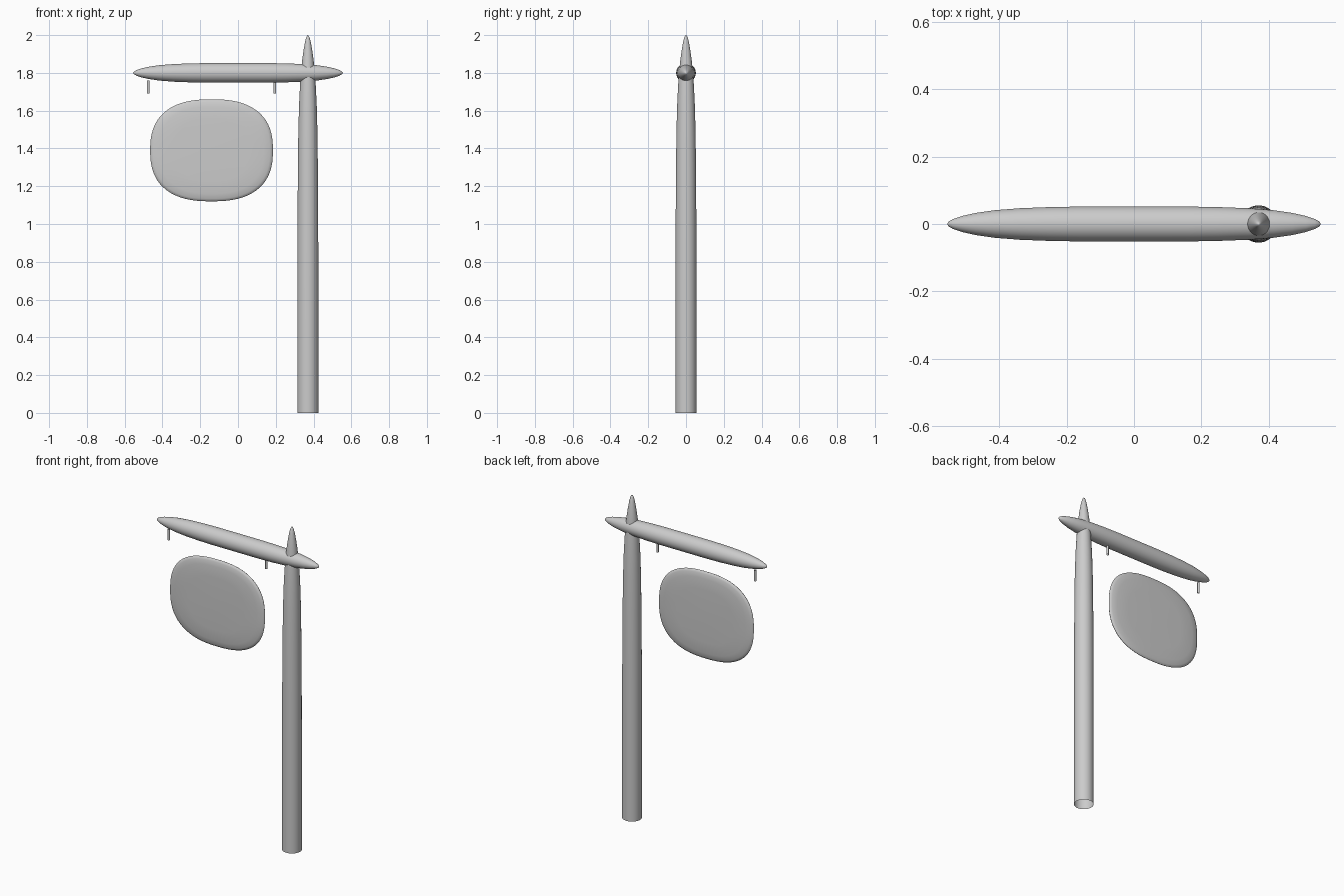
import bpy, bmesh, math
from mathutils import Matrix, Vector

cube = bpy.data.objects.get("Cube")
if cube:
    bpy.data.objects.remove(cube, do_unlink=True)

grey = bpy.data.materials.new("plain grey")
grey.use_nodes = True
GREY = (0.6, 0.6, 0.6, 1)
grey.diffuse_color = GREY
grey.node_tree.nodes["Principled BSDF"].inputs["Base Color"].default_value = GREY


def finish(name, bm, matrix):
    """Turn a bmesh into a smooth, placed, grey object."""
    bmesh.ops.remove_doubles(bm, verts=bm.verts, dist=1e-5)
    bmesh.ops.recalc_face_normals(bm, faces=bm.faces)
    bm.transform(matrix)
    mesh = bpy.data.meshes.new(name)
    bm.to_mesh(mesh)
    bm.free()
    mesh.materials.append(grey)
    obj = bpy.data.objects.new(name, mesh)
    bpy.context.collection.objects.link(obj)
    bpy.ops.object.select_all(action='DESELECT')
    obj.select_set(True)
    bpy.context.view_layer.objects.active = obj
    bpy.ops.object.shade_smooth_by_angle(angle=math.radians(40))
    return obj


def loft(name, profile, outline, matrix):
    """Stack scaled copies of an outline along z; a zero scale closes the end."""
    bm = bmesh.new()
    rings = [[bm.verts.new((x * s, y * s, z)) for x, y in outline] for s, z in profile]
    n = len(outline)
    for low, high in zip(rings, rings[1:]):
        for i in range(n):
            j = (i + 1) % n
            bm.faces.new((low[i], low[j], high[j], high[i]))
    return finish(name, bm, matrix)


def superellipse(a, b, power, n):
    pts = []
    for i in range(n):
        t = 2 * math.pi * (i + 0.5) / n
        c, s = math.cos(t), math.sin(t)
        pts.append((a * math.copysign(abs(c) ** (2 / power), c),
                    b * math.copysign(abs(s) ** (2 / power), s)))
    return pts


circle = superellipse(1, 1, 2, 32)

# Upright post: open foot, long taper to a pointed tip
post = [(.0555, 0), (.0555, .6), (.055, 1), (.0535, 1.25), (.051, 1.48), (.047, 1.63),
        (.0415, 1.74), (.036, 1.815), (.030, 1.87), (.023, 1.92), (.016, 1.96),
        (.010, 1.985), (.005, 1.996), (0, 2)]
loft("post", post, circle, Matrix.Translation((.37, 0, 0)))

# Cross arm: spindle, symmetric about its middle
half = [(.052, .16), (.0505, .25), (.047, .34), (.041, .415), (.033, .47),
        (.024, .51), (.015, .537), (.007, .551), (0, .555)]
arm = [(r, -z) for r, z in reversed(half)] + half
loft("cross_arm", arm, circle,
     Matrix.Translation((0, 0, 1.8)) @ Matrix.Rotation(math.pi / 2, 4, 'Y'))

# Hanging pins under the arm
for side, x in (("right", -.475), ("left", .195)):
    loft(side + "_hanging_pin", [(.007, 1.692), (.007, 1.76)], superellipse(1, 1, 2, 12),
         Matrix.Translation((x, 0, 0)))

# Sign board: thin rounded panel with soft edges
edge = [(0, .018), (.6, .0175), (.85, .015), (.95, .010), (.99, .005), (1, 0)]
board = edge + [(s, -z) for s, z in reversed(edge[:-1])]
loft("sign_board", board, superellipse(.325, .27, 2.5, 64),
     Matrix.Translation((-.14, 0, 1.39)) @ Matrix.Rotation(math.pi / 2, 4, 'X'))
